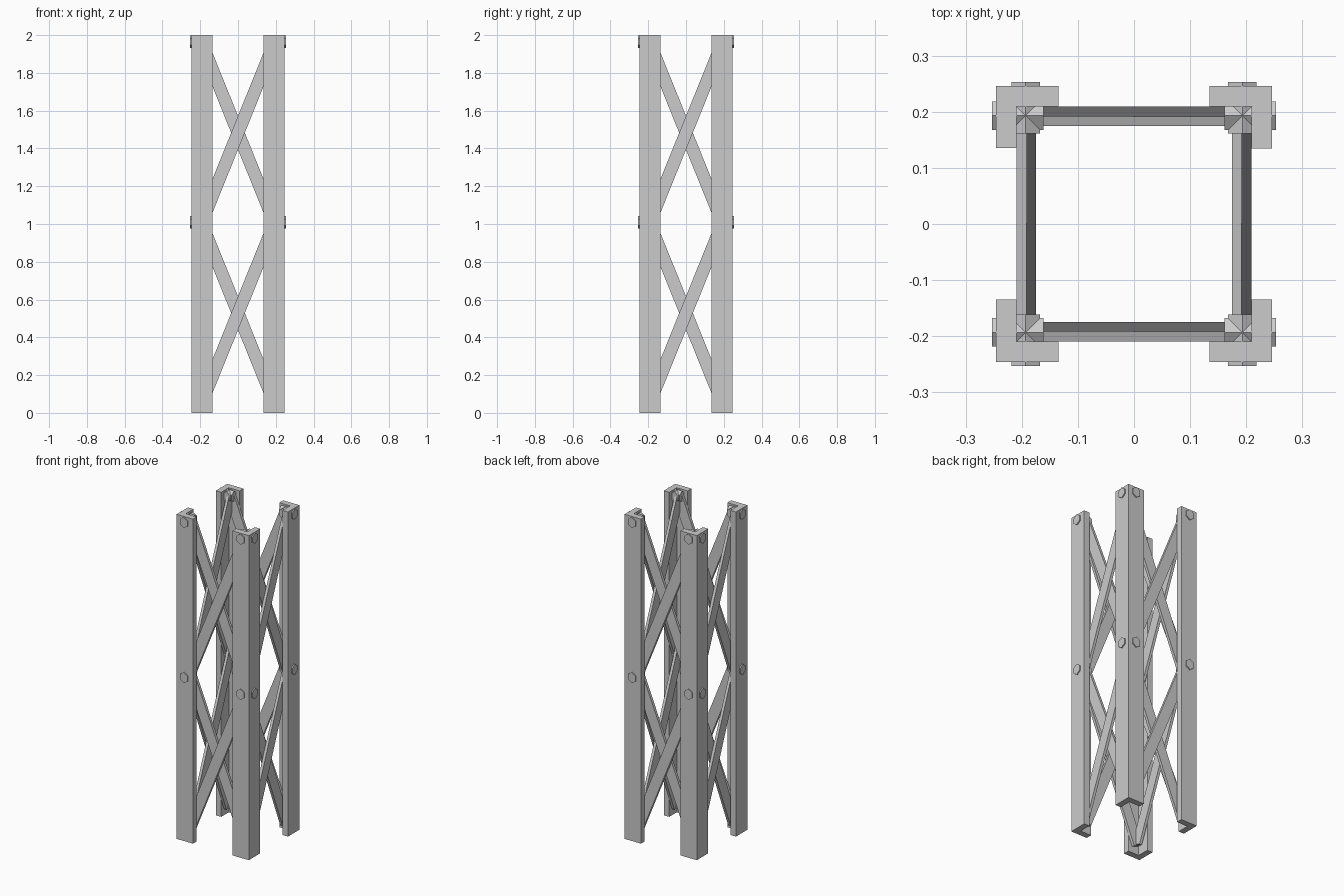
import bpy, bmesh
from math import pi, sin, cos, atan2, hypot
from mathutils import Matrix, Vector

cube = bpy.data.objects.get("Cube")
if cube:
    bpy.data.objects.remove(cube, do_unlink=True)

steel = bpy.data.materials.new("grey_steel")
steel.use_nodes = True
GREY = (0.6, 0.6, 0.6, 1)
steel.diffuse_color = GREY
steel.node_tree.nodes["Principled BSDF"].inputs["Base Color"].default_value = GREY

HEIGHT = 2.0
OUT, IN, LIP = 0.246, 0.209, 0.135   # angle iron: outer face, inner face, flange edge
BOLT_X = 0.193
PLATE = 0.017                        # brace thickness
RISE, WIDTH = 0.477, 0.067           # brace half rise and width


def prism(name, profile, depth, matrix):
    """Extrude a flat xy profile along +z, then place it with matrix."""
    bm = bmesh.new()
    face = bm.faces.new([bm.verts.new((x, y, 0)) for x, y in profile])
    ext = bmesh.ops.extrude_face_region(bm, geom=[face])
    verts = [v for v in ext["geom"] if isinstance(v, bmesh.types.BMVert)]
    bmesh.ops.translate(bm, verts=verts, vec=(0, 0, depth))
    bm.transform(matrix)
    bmesh.ops.recalc_face_normals(bm, faces=bm.faces)
    mesh = bpy.data.meshes.new(name)
    bm.to_mesh(mesh)
    bm.free()
    mesh.materials.append(steel)
    obj = bpy.data.objects.new(name, mesh)
    bpy.context.collection.objects.link(obj)
    return obj


# Profile x, y maps to world x, z; extrusion runs outward to -y
UPRIGHT = Matrix.Rotation(pi / 2, 4, 'X')

angle_iron = [(OUT, -OUT), (OUT, -LIP), (IN, -LIP),
              (IN, -IN), (LIP, -IN), (LIP, -OUT)]
hexagon = [(0.029 * sin(i * pi / 3), 0.033 * cos(i * pi / 3)) for i in range(6)]
along = Vector((BOLT_X, RISE))
across = Vector((-RISE, BOLT_X)) / hypot(BOLT_X, RISE) * WIDTH / 2
bar = [along + across, along - across, -along - across, -along + across]

for k, side in enumerate(("front", "left", "back", "right")):
    turn = Matrix.Rotation(k * pi / 2, 4, 'Z')

    # Corner leg
    prism(f"{side}_corner_leg", angle_iron, HEIGHT, turn)

    # Two bays of crossed flat braces, the second brace lying behind the first
    for bay, mid in (("lower", 0.528), ("upper", 1.483)):
        for layer, flip in (("outer", 1), ("inner", -1)):
            back_y = -IN + PLATE * (1 if flip == 1 else 2)
            profile = [(flip * p.x, p.y) for p in bar]
            place = turn @ Matrix.Translation((0, back_y, mid)) @ UPRIGHT
            prism(f"{side}_{bay}_{layer}_brace", profile, PLATE, place)

    # Hexagonal bolts passing through leg and braces
    for level, z in (("middle", 1.009), ("top", 1.965)):
        for hand, x in (("a", -BOLT_X), ("b", BOLT_X)):
            place = turn @ Matrix.Translation((x, -0.161, z)) @ UPRIGHT
            prism(f"{side}_{level}_bolt_{hand}", hexagon, 0.092, place)
